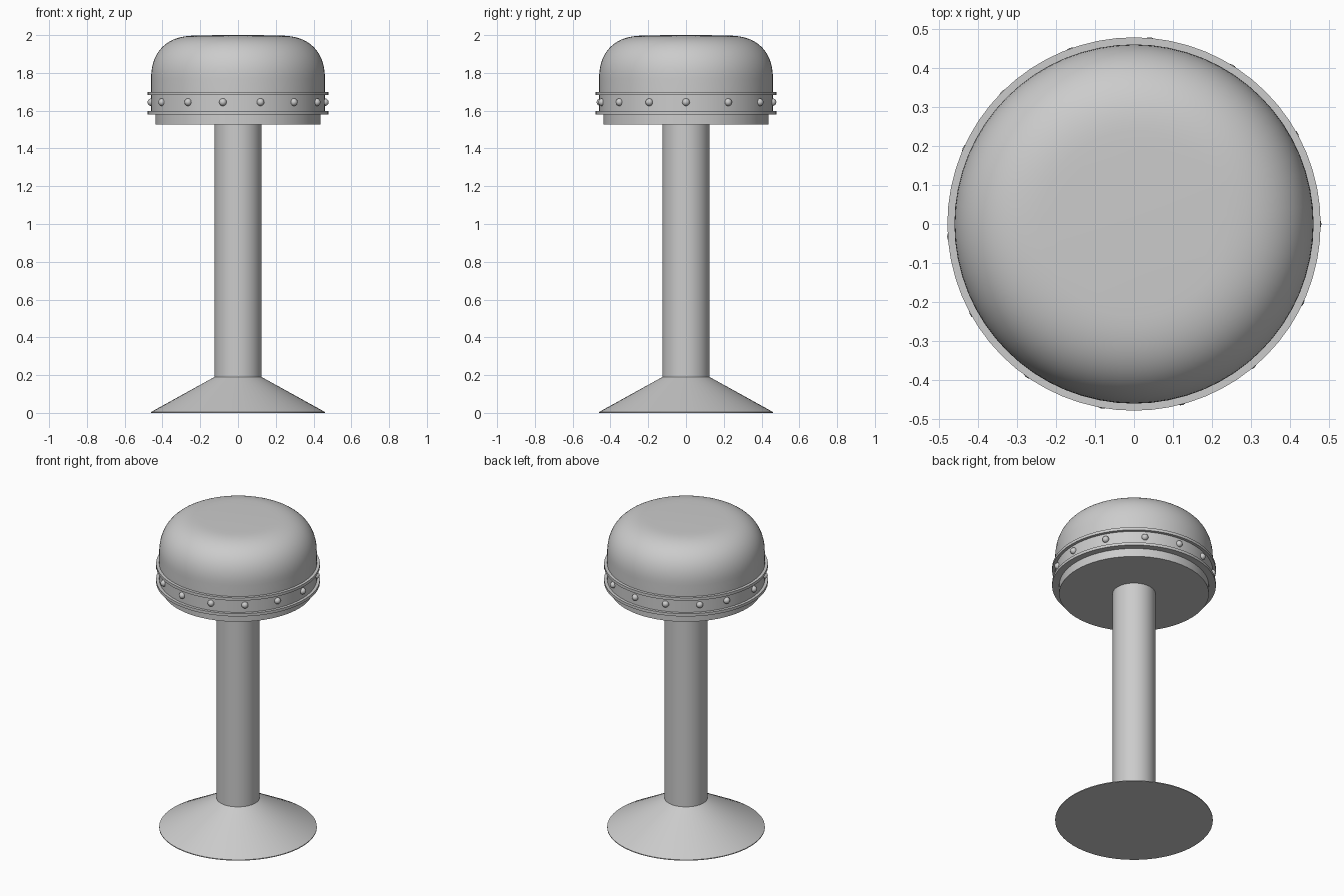
import bpy, bmesh
from math import sin, cos, radians, pi

if "Cube" in bpy.data.objects:
    bpy.data.objects.remove(bpy.data.objects["Cube"])


def lathe(name, profile, sides=64, angle=30):
    """Revolve (radius, z) points about z; end points are capped flat."""
    bm = bmesh.new()
    rings = [[bm.verts.new((r * cos(2 * pi * i / sides), r * sin(2 * pi * i / sides), z))
              for i in range(sides)] for r, z in profile]
    for a, b in zip(rings, rings[1:]):
        for i in range(sides):
            j = (i + 1) % sides
            bm.faces.new((a[i], a[j], b[j], b[i]))
    bm.faces.new(rings[0][::-1])
    bm.faces.new(rings[-1])
    mesh = bpy.data.meshes.new(name)
    bm.to_mesh(mesh)
    bm.free()
    ob = bpy.data.objects.new(name, mesh)
    bpy.context.collection.objects.link(ob)
    bpy.ops.object.select_all(action='DESELECT')
    ob.select_set(True)
    bpy.context.view_layer.objects.active = ob
    bpy.ops.object.shade_smooth_by_angle(angle=radians(angle))
    return ob


# Floor base and column
lathe("base", [(0.46, 0), (0.46, 0.005), (0.125, 0.19)], angle=20)
lathe("column", [(0.125, 0.18), (0.125, 1.54)])

# Seat plate, metal band and its two rims
lathe("seat_plate", [(0.437, 1.527), (0.437, 1.59)])
lathe("band", [(0.46, 1.59), (0.46, 1.69)])
lathe("lower_rim", [(0.478, 1.58), (0.478, 1.598)])
lathe("upper_rim", [(0.478, 1.682), (0.478, 1.70)])

# Padded cushion: straight wall rolling over into a nearly flat top
N = 20
dome = []
for k in range(N):
    t = (pi / 2) * k / N
    dome.append((0.20 + 0.26 * cos(t) ** 0.75, 1.77 + 0.228 * sin(t) ** 0.9))
lathe("cushion", [(0.46, 1.69)] + dome + [(0.20, 1.998), (0.10, 2.0)])

# Rivets around the band
for n, a in enumerate((0, 29, 58, 85, 110, 135, 156, 184, 209, 235, 260, 285, 310, 335)):
    bpy.ops.mesh.primitive_uv_sphere_add(
        segments=16, ring_count=10, radius=0.02,
        location=(0.46 * cos(radians(a)), 0.46 * sin(radians(a)), 1.645))
    bpy.context.object.name = f"rivet_{n + 1}"
    bpy.ops.object.shade_smooth()
